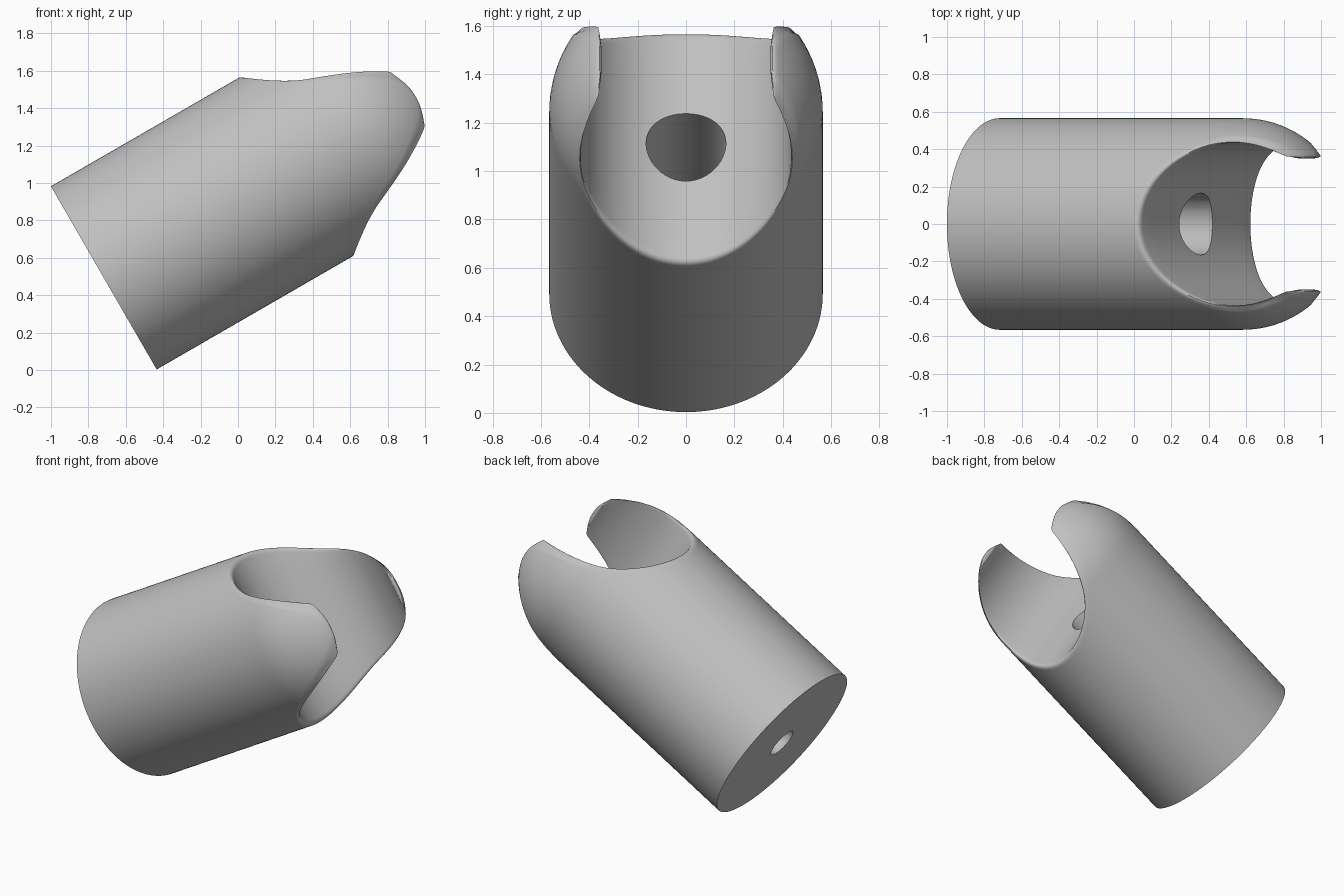
import bpy, bmesh, math
from mathutils import Vector

if "Cube" in bpy.data.objects:
    bpy.data.objects.remove(bpy.data.objects["Cube"])

# Main dimensions: (p, y, q) = along body axis, sideways, across axis
R_BODY, LENGTH = 0.5655, 1.5          # outer radius, base to dome centre
R_CAV, C_CAV, SLOT = 0.435, 0.145, 0.35   # cross bore radius, offset, mouth half width
W, K = 0.032, 0.036                   # rounding of the rim
TILT = 0.042                          # slight lean of the cross bore
N, ROWS, WALL, FIL = 192, 24, 8, 6
CENTRE = Vector((0.5815, 0, 1.243))
D = Vector((math.cos(math.pi / 6), 0, 0.5))
U = Vector((-0.5, 0, math.cos(math.pi / 6)))
CORNER = C_CAV + math.sqrt(R_CAV ** 2 - SLOT ** 2)


def world(v):
    return CENTRE + D * v.x + Vector((0, 1, 0)) * v.y + U * v.z


def outer(p, phi):
    """Cylinder that runs into a spherical dome."""
    r = R_BODY if p < 0 else math.sqrt(max(R_BODY ** 2 - p * p, 0))
    return Vector((p, r * math.sin(phi), r * math.cos(phi)))


def clearance(v):
    """Distance from the cross bore and its open mouth."""
    p = v.x + TILT * v.z
    f = math.hypot(p - C_CAV, v.y) - R_CAV
    return min(f, abs(v.y) - SLOT) if p > C_CAV else f


def rim(phi, width):
    lo, hi = -0.7, 0.565
    for _ in range(45):
        mid = (lo + hi) / 2
        if clearance(outer(mid, phi)) > width:
            lo = mid
        else:
            hi = mid
    return lo


def onto_wall(v):
    """Push a point onto the wall of the bore."""
    p = v.x + TILT * v.z
    if p > CORNER:
        return Vector((v.x, math.copysign(SLOT, v.y), v.z))
    s = R_CAV / math.hypot(p - C_CAV, v.y)
    return Vector((C_CAV + (p - C_CAV) * s - TILT * v.z, v.y * s, v.z))


def wall_start(phi, corner):
    """Point where the rim rounding meets the bore wall."""
    e = 0.01
    t = outer(rim(phi + e, 0), phi + e) - outer(rim(phi - e, 0), phi - e)
    h = 1e-4
    axes = (Vector((h, 0, 0)), Vector((0, h, 0)), Vector((0, 0, h)))
    n = Vector([clearance(corner + a) - clearance(corner - a) for a in axes])
    m = t.normalized().cross(n.normalized()).normalized()
    out = Vector((max(corner.x, 0), corner.y, corner.z))
    if m.dot(out) > 0:
        m = -m
    return onto_wall(corner + m * K)


def finish(name, bm):
    bmesh.ops.recalc_face_normals(bm, faces=bm.faces[:])
    mesh = bpy.data.meshes.new(name)
    bm.to_mesh(mesh)
    bm.free()
    ob = bpy.data.objects.new(name, mesh)
    bpy.context.collection.objects.link(ob)
    return ob


# Socket body: outer skin and rounded rim, one column per angle
bm = bmesh.new()
cols = []
for i in range(N):
    phi = 2 * math.pi * i / N
    pb = rim(phi, W)
    pts = [outer(-LENGTH, phi)]
    pts += [outer(-0.5 + (pb + 0.5) * j / ROWS, phi) for j in range(ROWS + 1)]
    b, s = pts[-1], outer(rim(phi, 0), phi)
    a = wall_start(phi, s)
    for j in range(1, FIL + 1):
        t = j / FIL
        pts.append(b * (1 - t) ** 2 + s * 2 * t * (1 - t) + a * t * t)
    cols.append([(bm.verts.new(world(v)), v) for v in pts])
for i in range(N):
    c0, c1 = cols[i], cols[(i + 1) % N]
    for j in range(len(c0) - 1):
        bm.faces.new((c0[j][0], c1[j][0], c1[j + 1][0], c0[j + 1][0]))
bm.faces.new([c[0][0] for c in cols])

# Bore wall: straight lines from the upper rim to the lower rim
strips = []
for j in range(-N // 4, N // 4 + 1):
    top, low = cols[j % N][-1], cols[(N // 2 - j) % N][-1]
    if abs(j) == N // 4:
        strips.append([top[0]] * (WALL + 1))
        continue
    mids = [bm.verts.new(world(onto_wall(top[1].lerp(low[1], k / WALL))))
            for k in range(1, WALL)]
    strips.append([top[0]] + mids + [low[0]])
for s0, s1 in zip(strips, strips[1:]):
    for k in range(WALL):
        loop = list(dict.fromkeys((s0[k], s1[k], s1[k + 1], s0[k + 1])))
        bm.faces.new(loop)
body = finish("socket_body", bm)

# Stepped screw hole along the body axis
bm = bmesh.new()
rings = []
for p, r in ((-1.7, 0.097), (-1.2, 0.097), (-1.2, 0.165), (0.1, 0.165)):
    rings.append([bm.verts.new(world(Vector((p, r * math.sin(a), r * math.cos(a)))))
                  for a in [2 * math.pi * (k + 0.5) / 64 for k in range(64)]])
for r0, r1 in zip(rings, rings[1:]):
    for k in range(64):
        n = (k + 1) % 64
        bm.faces.new((r0[k], r0[n], r1[n], r1[k]))
bm.faces.new(rings[0])
bm.faces.new(rings[-1])
cutter = finish("hole_cutter", bm)
cutter.hide_render = True

mod = body.modifiers.new("screw_hole", 'BOOLEAN')
mod.operation, mod.solver, mod.object = 'DIFFERENCE', 'EXACT', cutter
bpy.ops.object.select_all(action='DESELECT')
body.select_set(True)
bpy.context.view_layer.objects.active = body
bpy.ops.object.modifier_apply(modifier=mod.name)
bpy.data.objects.remove(cutter)

# Colour and shading
grey = bpy.data.materials.new("plain_grey")
grey.diffuse_color = (0.53, 0.53, 0.53, 1)
grey.use_nodes = True
grey.node_tree.nodes["Principled BSDF"].inputs["Base Color"].default_value = grey.diffuse_color
body.data.materials.clear()
body.data.materials.append(grey)
bpy.ops.object.shade_smooth_by_angle(angle=math.radians(35))
